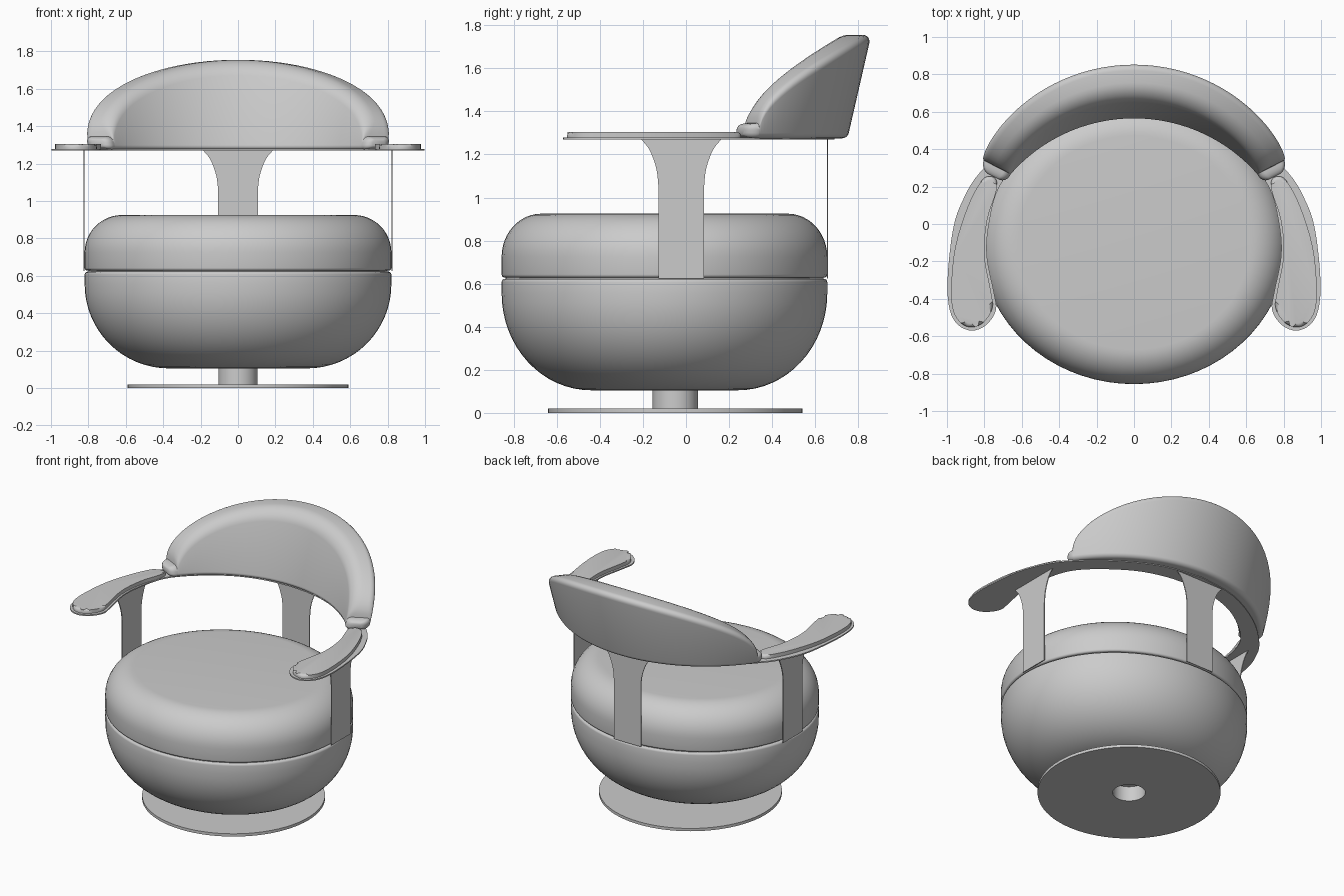
import bpy, bmesh, math
from mathutils import Vector

cube = bpy.data.objects.get("Cube")
if cube:
    bpy.data.objects.remove(cube, do_unlink=True)

grey = bpy.data.materials.new("light_grey")
grey.use_nodes = True
grey.diffuse_color = (0.6, 0.6, 0.6, 1)
grey.node_tree.nodes["Principled BSDF"].inputs["Base Color"].default_value = (0.6, 0.6, 0.6, 1)


def finish(name, bm, angle=35):
    """Turn a bmesh into a smooth-shaded grey object."""
    bmesh.ops.recalc_face_normals(bm, faces=bm.faces[:])
    mesh = bpy.data.meshes.new(name)
    bm.to_mesh(mesh)
    bm.free()
    mesh.materials.append(grey)
    obj = bpy.data.objects.new(name, mesh)
    bpy.context.collection.objects.link(obj)
    bpy.ops.object.select_all(action='DESELECT')
    obj.select_set(True)
    bpy.context.view_layer.objects.active = obj
    bpy.ops.object.shade_smooth_by_angle(angle=math.radians(angle))
    return obj


def loft(bm, rings, caps=True):
    """Skin closed rings of points."""
    rows = [[bm.verts.new(p) for p in ring] for ring in rings]
    n = len(rows[0])
    for a, b in zip(rows, rows[1:]):
        for i in range(n):
            bm.faces.new((a[i], a[(i + 1) % n], b[(i + 1) % n], b[i]))
    if caps:
        bm.faces.new(rows[0])
        bm.faces.new(rows[-1])
    return rows


def lathe(name, profile, cy, sx=1.0, sy=1.0, caps=True, segs=72):
    """Revolve (radius, z) points, with optional oval scaling."""
    bm = bmesh.new()
    angles = [2 * math.pi * i / segs for i in range(segs)]
    loft(bm, [[(r * sx * math.cos(a), cy + r * sy * math.sin(a), z) for a in angles]
              for r, z in profile], caps)
    return finish(name, bm)


def arc(cx, cz, rx, rz, start, end, n):
    steps = [math.radians(start + (end - start) * i / n) for i in range(n + 1)]
    return [(cx + rx * math.cos(a), cz + rz * math.sin(a)) for a in steps]


def spline(pts, closed, n=4):
    """Smooth curve through 2D points."""
    pts = [Vector(p) for p in pts]
    m = len(pts)
    at = (lambda i: pts[i % m]) if closed else (lambda i: pts[max(0, min(m - 1, i))])
    out = []
    for i in range(m if closed else m - 1):
        a, b, c, d = at(i - 1), at(i), at(i + 1), at(i + 2)
        for k in range(n):
            t = k / n
            out.append(0.5 * (2 * b + (c - a) * t + (2 * a - 5 * b + 4 * c - d) * t * t
                              + (3 * b - a - 3 * c + d) * t ** 3))
    return out if closed else out + [pts[-1]]


def slab(name, outline, z0, z1, round_top=0.0):
    """Extrude a flat outline upward, optionally rounding its top edge."""
    bm = bmesh.new()
    rows = loft(bm, [[(p[0], p[1], z) for p in outline] for z in (z0, z1)])
    if round_top:
        top = set(rows[1])
        edges = [e for e in bm.edges if e.verts[0] in top and e.verts[1] in top]
        bmesh.ops.bevel(bm, geom=edges, offset=round_top, segments=4,
                        profile=0.5, affect='EDGES')
    return finish(name, bm)


# Foot disc, pedestal tube
lathe("base_disc", [(0.105, 0), (0.59, 0), (0.59, 0.02), (0.105, 0.02), (0.105, 0)], -0.05, caps=False)
lathe("pedestal", [(0.105, 0), (0.105, 0.11)], -0.05, caps=False)

# Oval seat: lower bowl and upper cushion meeting in a seam
bowl = arc(0.37, 0.555, 0.45, 0.45, -90, 0, 16) + arc(0.805, 0.607, 0.015, 0.015, 0, 90, 4)
lathe("seat_bowl", bowl, -0.1, 1.0, 0.922)
cushion = arc(0.805, 0.643, 0.015, 0.015, -90, 0, 4) + arc(0.62, 0.725, 0.2, 0.2, 0, 90, 12)
lathe("seat_cushion", cushion, -0.1, 1.0, 0.922)
lathe("seat_seam", [(0.8, 0.615), (0.8, 0.635)], -0.1, 1.0, 0.922, caps=False)


# Three thin uprights, flared at the top
half = [(0.106, 0.625), (0.106, 1.05), (0.113, 1.12), (0.13, 1.18), (0.153, 1.23), (0.188, 1.272)]
half = half[:1] + spline(half[1:], False)
upright = half + [(-w, z) for w, z in reversed(half)]


def make_upright(name, place):
    bm = bmesh.new()
    loft(bm, [[place(w, z, d) for w, z in upright] for d in (-0.003, 0.003)])
    finish(name, bm)


make_upright("left_upright", lambda w, z, d: (0.823 + d, -0.022 + w, z))
make_upright("right_upright", lambda w, z, d: (-0.823 + d, -0.022 + w, z))
make_upright("back_upright", lambda w, z, d: (w, 0.657 + d, z))

# Horseshoe arm rail
rail = [(0, 0.69), (0.3, 0.64), (0.6, 0.48), (0.82, 0.28), (0.914, 0.13), (0.968, -0.03),
        (0.997, -0.3), (0.985, -0.46), (0.94, -0.54), (0.866, -0.57), (0.79, -0.54),
        (0.738, -0.46), (0.75, -0.36), (0.787, -0.165), (0.772, 0.02), (0.72, 0.2),
        (0.6, 0.34), (0.4, 0.48), (0.2, 0.55), (0, 0.57)]
rail = spline(rail, False)
slab("arm_rail", rail + [(-p[0], p[1]) for p in reversed(rail[1:-1])], 1.27, 1.279)

# Arm pads
pad = [(0.775, 0.255), (0.82, 0.225), (0.89, 0.09), (0.955, -0.12), (0.977, -0.33),
       (0.968, -0.46), (0.925, -0.53), (0.866, -0.552), (0.803, -0.525), (0.757, -0.45),
       (0.765, -0.36), (0.8, -0.165), (0.785, 0.02), (0.738, 0.17), (0.736, 0.235)]
pad = spline(pad, True)
for side, s in (("left", 1), ("right", -1)):
    slab(side + "_arm_pad", [(s * p[0], p[1]) for p in pad], 1.279, 1.305, 0.02)


# Curved backrest: leaning rounded section swept around the rear
def section(w, h, lean):
    corners = [Vector(c) for c in ((0, 0), (w, 0), (w + lean, h), (lean, h))]
    radii = (0.025, 0.025, 0.04, 0.11)
    pts = []
    for i, c in enumerate(corners):
        r = min(radii[i], 0.45 * min(w, h))
        a = c + (corners[i - 1] - c).normalized() * r
        b = c + (corners[(i + 1) % 4] - c).normalized() * r
        for k in range(7):
            t = k / 6
            # blend gives a near-circular corner
            pts.append((a * (1 - t) ** 2 + c * 1.414 * t * (1 - t) + b * t * t)
                       / ((1 - t) ** 2 + 1.414 * t * (1 - t) + t * t))
    return pts


def station(phi):
    u = math.sin(phi)
    xo, xi = 0.795 * u, 0.655 * u
    outer = Vector((xo, -0.22 + math.sqrt(0.97 ** 2 - xo ** 2), 1.275))
    inner = Vector((xi, -0.313 + math.sqrt(0.873 ** 2 - xi ** 2), 1.275))
    h = 0.07 + 0.41 * math.cos(phi)
    out = (outer - inner).normalized()
    return [inner + out * p[0] + Vector((0, 0, p[1]))
            for p in section((outer - inner).length, h, 0.11 * h / 0.48)]


rings = [station(math.radians(-90 + 180 * i / 48)) for i in range(49)]


def end_cap(ring, sx):
    """Rounded tip beyond an end section."""
    mid = sum(ring, Vector()) / len(ring)
    out = Vector((sx * 0.35, -0.94, 0)) * 0.055
    caps = []
    for k in range(1, 6):
        a = math.radians(16 * k)
        caps.append([mid + (p - mid) * (0.35 + 0.65 * math.cos(a)) + out * math.sin(a) for p in ring])
    return caps


rings = list(reversed(end_cap(rings[0], -1))) + rings + end_cap(rings[-1], 1)
bm = bmesh.new()
loft(bm, rings)
finish("backrest", bm, 50)
